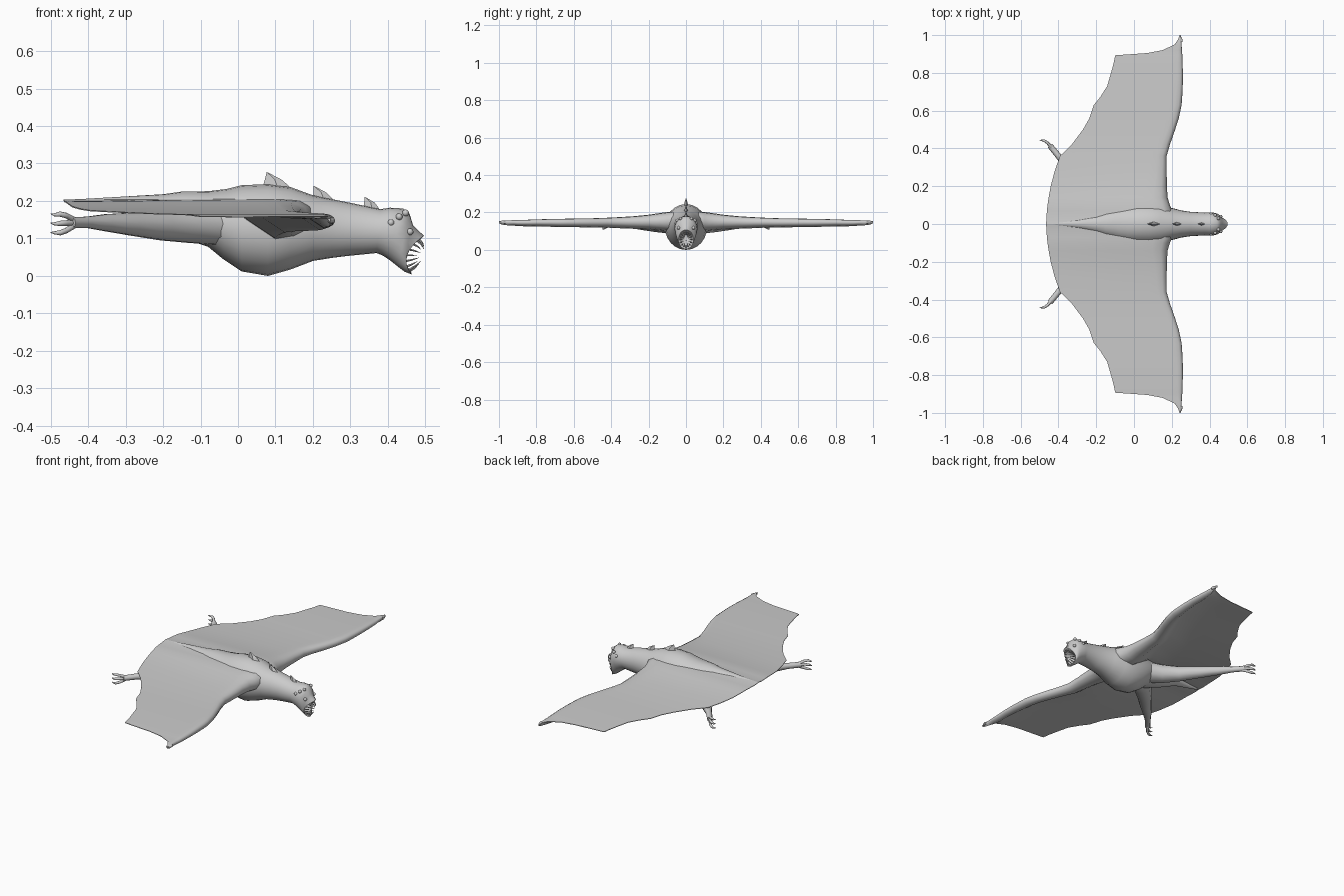
import bpy, bmesh
from math import sin, cos, pi
from mathutils import Vector


def loft(name, rings, angle=50):
    """Skin a list of equal closed rings, cap both ends."""
    bm = bmesh.new()
    vs = [[bm.verts.new(p) for p in r] for r in rings]
    n = len(vs[0])
    for a, b in zip(vs, vs[1:]):
        for i in range(n):
            j = (i + 1) % n
            bm.faces.new((a[i], a[j], b[j], b[i]))
    bm.faces.new(vs[0])
    bm.faces.new(vs[-1])
    bmesh.ops.recalc_face_normals(bm, faces=bm.faces)
    me = bpy.data.meshes.new(name)
    bm.to_mesh(me)
    bm.free()
    ob = bpy.data.objects.new(name, me)
    bpy.context.collection.objects.link(ob)
    bpy.context.view_layer.objects.active = ob
    bpy.ops.object.select_all(action='DESELECT')
    ob.select_set(True)
    bpy.ops.object.shade_smooth_by_angle(angle=angle * pi / 180)
    return ob


def tube(name, pts, radii, n=10):
    """Tapered round limb through the given points."""
    pts = [Vector(p) for p in pts]
    rings = []
    for k, (p, r) in enumerate(zip(pts, radii)):
        d = (pts[min(k + 1, len(pts) - 1)] - pts[max(k - 1, 0)]).normalized()
        ref = Vector((0, 0, 1)) if abs(d.z) < 0.9 else Vector((1, 0, 0))
        u = d.cross(ref).normalized()
        v = d.cross(u)
        rings.append([p + u * r * cos(2 * pi * i / n) + v * r * sin(2 * pi * i / n)
                      for i in range(n)])
    return loft(name, rings)


# body, neck, head and mouth: top x, top z, bottom x, bottom z, half width, side recess
sections = [
    (-.455, .203, -.455, .195, .004, 0), (-.30, .212, -.30, .165, .025, 0),
    (-.20, .218, -.20, .12, .05, 0), (-.15, .225, -.14, .098, .07, 0),
    (-.08, .226, -.08, .078, .09, 0), (-.03, .232, -.04, .045, .102, 0),
    (.01, .242, .01, .012, .11, 0), (.08, .245, .08, 0, .113, 0),
    (.14, .237, .14, .017, .107, 0), (.20, .215, .20, .040, .085, 0),
    (.25, .205, .25, .048, .072, 0), (.30, .195, .29, .053, .065, 0),
    (.38, .178, .37, .061, .060, 0), (.405, .182, .385, .055, .062, 0),
    (.44, .180, .405, .042, .060, 0), (.458, .165, .425, .026, .055, 0),
    (.467, .135, .445, .011, .048, .006), (.496, .107, .463, .004, .040, .028),
    (.488, .099, .462, .011, .034, .026), (.44, .088, .435, .030, .024, .01),
    (.41, .08, .41, .05, .01, 0)]


def section(s, n=24):
    top, bot = Vector((s[0], 0, s[1])), Vector((s[2], 0, s[3]))
    c, v = (top + bot) / 2, (top - bot) / 2
    return [c + v * cos(t) + Vector((-s[5] * sin(t) ** 2, s[4] * sin(t), 0))
            for t in (2 * pi * i / n for i in range(n))]


loft("body", [section(s) for s in sections])

# wings: y, leading x, trailing x, top z, arm half thickness
stations = [
    (0, .20, -.465, .212, .05), (.03, .20, -.464, .207, .05),
    (.07, .203, -.461, .205, .05), (.10, .19, -.458, .203, .050),
    (.14, .178, -.452, .197, .045), (.20, .174, -.441, .188, .037),
    (.28, .173, -.42, .180, .031), (.36, .173, -.392, .175, .027),
    (.42, .19, -.33, .172, .024), (.50, .218, -.27, .169, .022),
    (.56, .237, -.236, .168, .021), (.63, .252, -.213, .167, .020),
    (.67, .255, -.18, .166, .0195), (.73, .258, -.142, .165, .018),
    (.80, .259, -.122, .163, .016), (.85, .257, -.108, .161, .015),
    (.893, .256, -.10, .160, .014), (.905, .255, .07, .159, .013),
    (.92, .254, .15, .159, .012), (.95, .252, .215, .158, .011),
    (.98, .25, .235, .157, .009), (1.0, .247, .24, .153, .003)]


def wing_section(y, lead, trail, top, t, side):
    chord = lead - trail
    a = min(2 * t, chord / 3)
    arm = [(.12, .6), (.4, .92), (.9, 1), (1.5, .6), (2.2, .12)]
    up = [(lead - d * a, top - t * (1 - f) * (d < .8)) for d, f in arm]
    lo = [(lead - d * a, top - t - t * f if d < .8 else top - .005 - 2 * t * f)
          for d, f in arm]
    for u in (.3, .5, .7, .9, 1):
        x = lead - 2.2 * a - u * (chord - 2.2 * a)
        lift = -.008 * u * max(0, 1 - y / .3)
        up.append((x, top + lift))
        lo.append((x, top + lift - .005 + .002 * u))
    return [Vector((x, side * y, z)) for x, z in [(lead, top - t)] + up + lo[::-1]]


for side, tag in ((1, "left"), (-1, "right")):
    loft(tag + "_wing", [wing_section(*s, side) for s in stations], 60)

    # hind leg, foot and clawed toes
    leg = [(-.05, .04, .14), (-.13, .085, .138), (-.20, .15, .135), (-.28, .235, .138),
           (-.35, .305, .142), (-.40, .36, .143), (-.445, .415, .142)]
    tube(tag + "_leg", [(x, y * side, z) for x, y, z in leg],
         [.06, .052, .042, .032, .024, .016, .015])
    for k in (-1, 0, 1):
        toe = [(-.435, .403, .142 + k * .006), (-.458, .430, .141 + k * .020),
               (-.475, .441, .140 + k * .025), (-.490, .443, .139 + k * .024),
               (-.50, .440, .141 + k * .025)]
        tube(f"{tag}_toe_{k + 2}", [(x, y * side, z) for x, y, z in toe],
             [.009, .0075, .007, .004, .001], 8)

    # wing tip claw
    tube(tag + "_wing_claw", [(.25, .965 * side, .148), (.247, .985 * side, .148),
                              (.24, .998 * side, .145)], [.009, .007, .001], 8)

    # eye beads
    for i, (x, y, z) in enumerate([(.408, .053, .142), (.430, .047, .158),
                                   (.459, .040, .118), (.447, .030, .168)]):
        bpy.ops.mesh.primitive_uv_sphere_add(segments=12, ring_count=8, radius=.009,
                                             location=(x, y * side, z))
        bpy.context.object.name = f"{tag}_eye_{i + 1}"
        bpy.ops.object.shade_smooth()

# back fins: front base, back base, tip, half width
for i, (f, b, tip, w) in enumerate([((.155, .228), (.065, .238), (.077, .278), .016),
                                    ((.265, .198), (.200, .208), (.202, .241), .013),
                                    ((.385, .174), (.335, .184), (.338, .212), .010)]):
    mid = [(f[k] + b[k]) / 2 for k in (0, 1)]
    base = [(f[0], 0, f[1] - .006), (mid[0], w, mid[1] - .008),
            (b[0], 0, b[1] - .006), (mid[0], -w, mid[1] - .008)]
    apex = Vector((tip[0], 0, tip[1]))
    low = [Vector(p) for p in base]
    high = [p.lerp(apex, .55) + Vector((.006, 0, .003)) * (k != 2) for k, p in enumerate(low)]
    end = [p.lerp(apex, .97) for p in low]
    loft(f"back_fin_{i + 1}", [low, high, end], 30)

# ring of needle teeth
rim = section(sections[18], 16)
goal = Vector((.505, 0, .055))
for i, p in enumerate(rim):
    tip = p.lerp(goal, .62 if i % 2 else .5)
    tip.x = min(max(tip.x, p.x + .008), .498)
    tube(f"tooth_{i + 1}", [p - Vector((.006, 0, 0)), p.lerp(tip, .5), tip],
         [.0035, .0022, .0004], 6)
